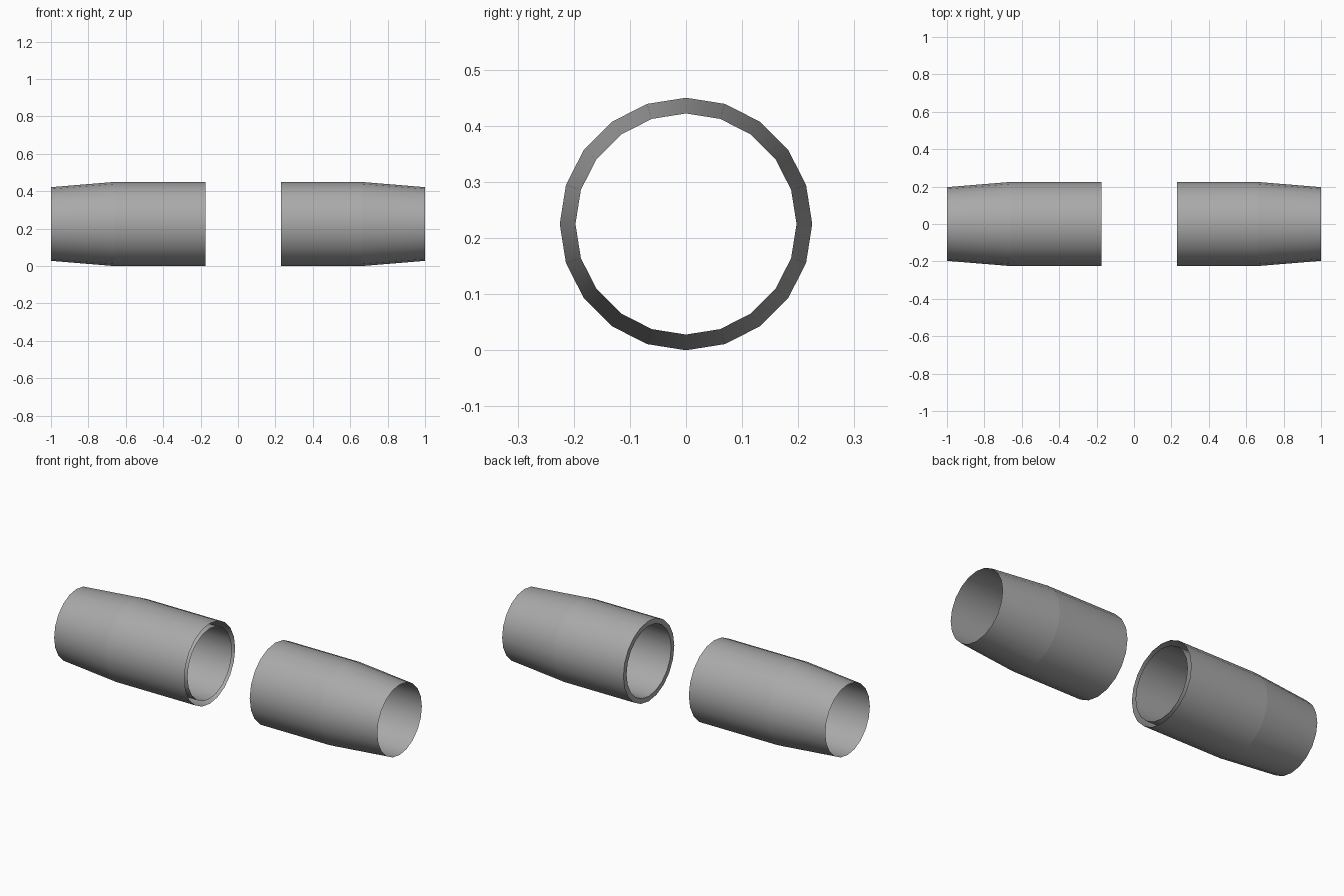
import bpy, bmesh, math

cube = bpy.data.objects.get("Cube")
if cube:
    bpy.data.objects.remove(cube, do_unlink=True)

SIDES = 20
OUTER, BORE = 0.225, 0.197   # barrel radius and bore radius
KNEE, TIP = 0.66, 1.0        # start and end of the taper

grey = bpy.data.materials.new("plain_grey")
grey.use_nodes = True
colour = (0.4, 0.4, 0.4, 1)
grey.diffuse_color = colour
grey.node_tree.nodes["Principled BSDF"].inputs["Base Color"].default_value = colour


def band(name, x0, r0, x1, r1, outward):
    """Open band of quads around the x axis; outward is the sign of the radial or x normal."""
    bm = bmesh.new()
    rings = []
    for x, r in ((x0, r0), (x1, r1)):
        angles = [math.tau * i / SIDES for i in range(SIDES)]
        rings.append([bm.verts.new((x, r * math.sin(a), OUTER + r * math.cos(a)))
                      for a in angles])
    for i in range(SIDES):
        j = (i + 1) % SIDES
        face = bm.faces.new((rings[0][i], rings[0][j], rings[1][j], rings[1][i]))
        face.normal_update()
        centre = face.calc_center_median()
        radial = face.normal.y * centre.y + face.normal.z * (centre.z - OUTER)
        facing = face.normal.x if x0 == x1 else radial
        if facing * outward < 0:
            face.normal_flip()
        face.smooth = x0 != x1
    mesh = bpy.data.meshes.new(name)
    bm.to_mesh(mesh)
    bm.free()
    mesh.materials.append(grey)
    obj = bpy.data.objects.new(name, mesh)
    bpy.context.collection.objects.link(obj)


# Two tapered sleeves, each with an outer barrel, a tapered end and a straight bore
for side, sign, start in (("left", 1, 0.23), ("right", -1, 0.175)):
    band(side + "_barrel", sign * start, OUTER, sign * KNEE, OUTER, 1)
    band(side + "_taper", sign * KNEE, OUTER, sign * TIP, BORE, 1)
    band(side + "_bore", sign * start, BORE, sign * TIP, BORE, -1)

# Flat end ring closing the wall of the left sleeve
band("left_end_ring", 0.23, OUTER, 0.23, BORE, -1)
